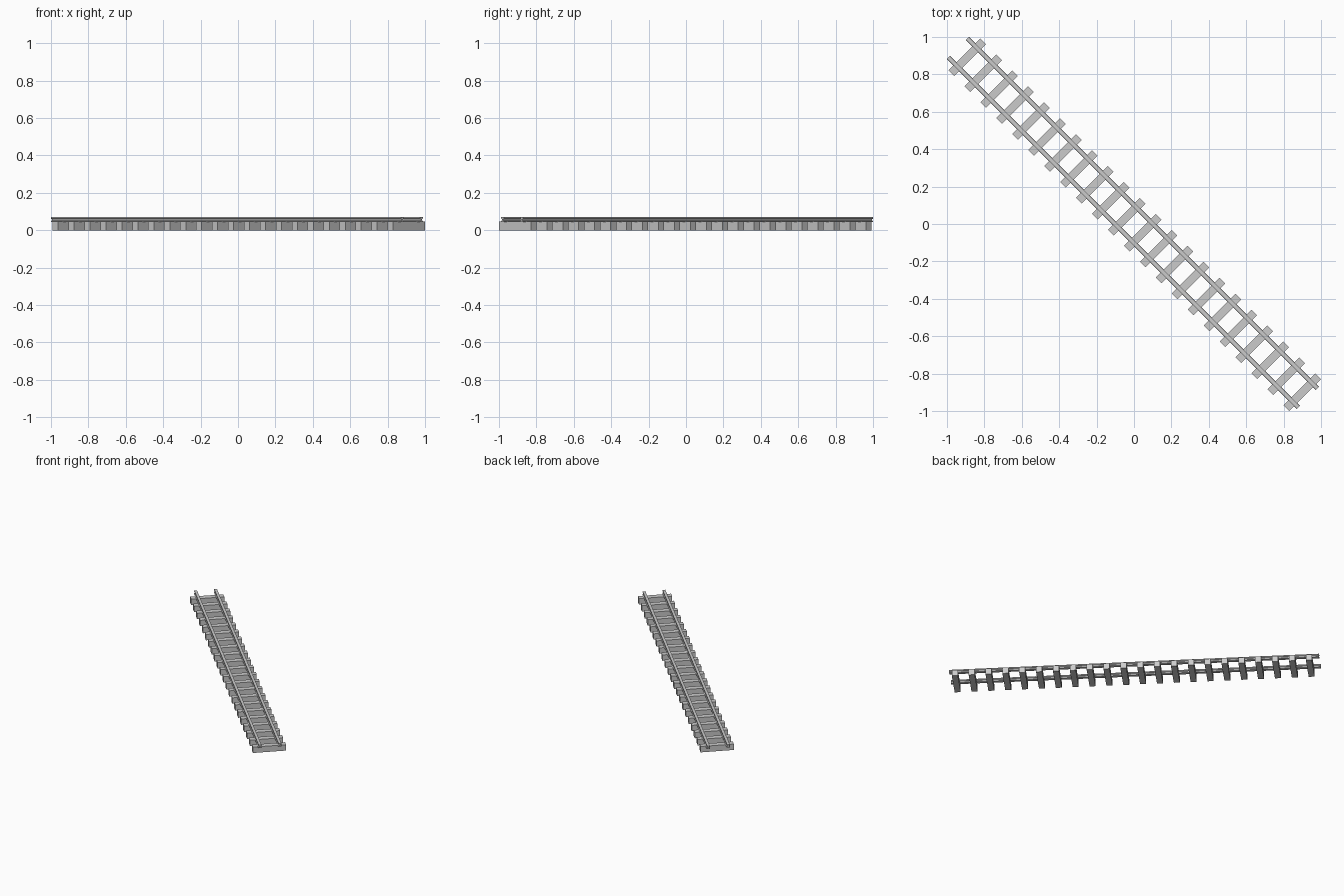
import bpy, math
from mathutils import Matrix

if "Cube" in bpy.data.objects:
    bpy.data.objects.remove(bpy.data.objects["Cube"])

# Track runs diagonally: local x = along the track, local y = across it
TURN = Matrix.Rotation(math.radians(-45), 4, 'Z')
SLEEPERS, PITCH, FIRST = 22, 0.1206, -1.261
SLEEPER_TOP, RAIL_TOP = 0.046, 0.07
RAIL_START, RAIL_END, GAUGE = -1.331, 1.315, 0.072


def add_mesh(name, verts, faces):
    mesh = bpy.data.meshes.new(name)
    mesh.from_pydata(verts, [], faces)
    mesh.transform(TURN)
    mesh.update()
    obj = bpy.data.objects.new(name, mesh)
    bpy.context.collection.objects.link(obj)
    return obj


def extrude_profile(name, profile, x0, x1):
    """Sweep a counter-clockwise (y, z) outline along the track."""
    n = len(profile)
    verts = [(x, y, z) for x in (x0, x1) for y, z in profile]
    faces = [(i, (i + 1) % n, (i + 1) % n + n, i + n)[::-1] for i in range(n)]
    faces += [tuple(range(n))[::-1], tuple(range(n, 2 * n))]
    return add_mesh(name, verts, [f if len(f) > 4 or n == 4 and f in faces[-2:]
                                  else f[::-1] for f in faces[:n]] + faces[n:])


# Sleepers
half = 0.12
block = [(-half, 0), (half, 0), (half, SLEEPER_TOP), (-half, SLEEPER_TOP)]
for i in range(SLEEPERS):
    s = FIRST + i * PITCH
    extrude_profile(f"sleeper_{i + 1}", block, s - 0.0215, s + 0.0215)

# Rails: foot, narrow web and head
right = [(0.012, 0.045), (0.012, 0.049), (0.005, 0.052),
         (0.005, 0.059), (0.010, 0.062), (0.010, RAIL_TOP)]
outline = right + [(-y, z) for y, z in reversed(right)]
for name, side in (("left_rail", 1), ("right_rail", -1)):
    extrude_profile(name, [(y + side * GAUGE, z) for y, z in outline],
                    RAIL_START, RAIL_END)
